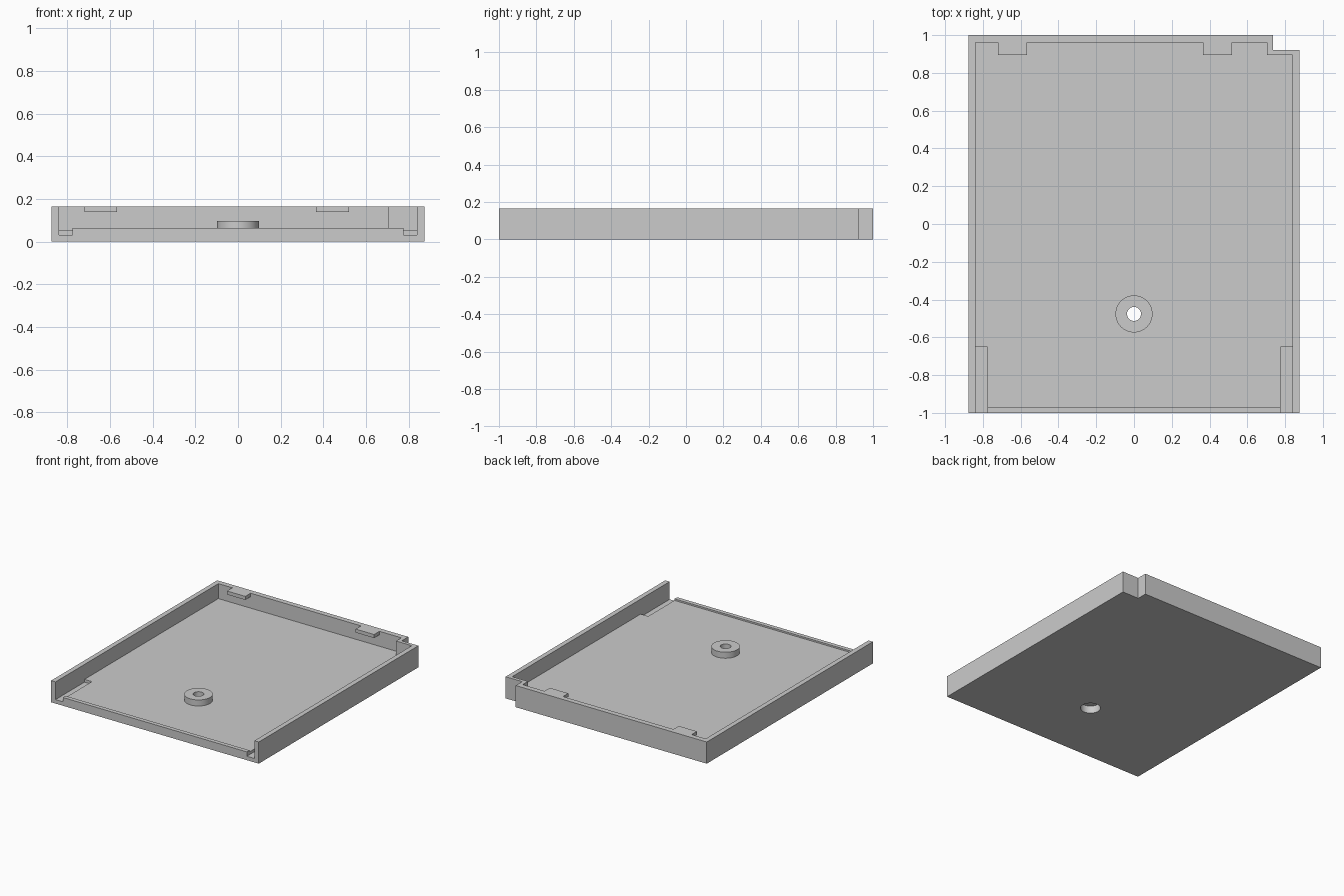
import bpy
import bmesh

if "Cube" in bpy.data.objects:
    bpy.data.objects.remove(bpy.data.objects["Cube"], do_unlink=True)

HEIGHT, FLOOR, LIP = 0.165, 0.051, 0.063
HALF_W, INNER_W = 0.875, 0.838
BOSS_Y = -0.476

grey = bpy.data.materials.new("plain_grey")
grey.use_nodes = True
GREY = (0.6, 0.6, 0.6, 1)
grey.diffuse_color = GREY
grey.node_tree.nodes["Principled BSDF"].inputs["Base Color"].default_value = GREY


def prism(name, outline, z0, z1):
    """Extrude a counter-clockwise outline between two heights."""
    bm = bmesh.new()
    base = bm.faces.new([bm.verts.new((x, y, z0)) for x, y in outline])
    top = bmesh.ops.extrude_face_region(bm, geom=[base])["geom"]
    verts = [v for v in top if isinstance(v, bmesh.types.BMVert)]
    bmesh.ops.translate(bm, verts=verts, vec=(0, 0, z1 - z0))
    bmesh.ops.recalc_face_normals(bm, faces=bm.faces)
    mesh = bpy.data.meshes.new(name)
    bm.to_mesh(mesh)
    bm.free()
    mesh.materials.append(grey)
    obj = bpy.data.objects.new(name, mesh)
    bpy.context.collection.objects.link(obj)
    return obj


def box(name, x0, x1, y0, y1, z0, z1):
    return prism(name, [(x0, y0), (x1, y0), (x1, y1), (x0, y1)], z0, z1)


def cylinder(name, radius, z0, z1):
    bpy.ops.mesh.primitive_cylinder_add(vertices=64, radius=radius, depth=z1 - z0,
                                        location=(0, BOSS_Y, (z0 + z1) / 2))
    obj = bpy.context.object
    obj.name = name
    obj.data.materials.append(grey)
    return obj


def combine(target, tool, operation):
    """Apply a boolean and discard its tool."""
    mod = target.modifiers.new(tool.name, "BOOLEAN")
    mod.operation, mod.solver, mod.object = operation, "EXACT", tool
    bpy.ops.object.select_all(action="DESELECT")
    bpy.context.view_layer.objects.active = target
    target.select_set(True)
    bpy.ops.object.modifier_apply(modifier=mod.name)
    bpy.data.objects.remove(tool, do_unlink=True)


def notched(half_w, front, back, notch_x, notch_y):
    """Rectangle with one back corner stepped in."""
    return [(-half_w, front), (half_w, front), (half_w, notch_y),
            (notch_x, notch_y), (notch_x, back), (-half_w, back)]


# Tray shell, open at the front above a low lip
tray = prism("tray", notched(HALF_W, -1, 1, 0.735, 0.922), 0, HEIGHT)
combine(tray, prism("interior", notched(INNER_W, -0.968, 0.96, 0.705, 0.896),
                    FLOOR, 0.3), "DIFFERENCE")
combine(tray, box("front_opening", -INNER_W, INNER_W, -1.1, -0.95, LIP, 0.3),
        "DIFFERENCE")

# Slots along the side walls, running out through the lip
for side in (-1, 1):
    x0, x1 = sorted((side * 0.775, side * INNER_W))
    combine(tray, box("slot", x0, x1, -1.1, -0.651, 0.03, 0.1), "DIFFERENCE")

# Screw boss with a through hole and a counterbore underneath
combine(tray, cylinder("boss", 0.098, 0.02, 0.097), "UNION")
combine(tray, cylinder("screw_hole", 0.037, -0.1, 0.2), "DIFFERENCE")
combine(tray, cylinder("counterbore", 0.07, -0.1, 0.057), "DIFFERENCE")
bpy.ops.object.shade_smooth_by_angle()

# Retaining tabs on the back wall
for name, x0, x1 in (("right_tab", -0.72, -0.566), ("left_tab", 0.365, 0.52)):
    combine(tray, box(name, x0, x1, 0.896, 0.98, 0.138, HEIGHT), "UNION")
